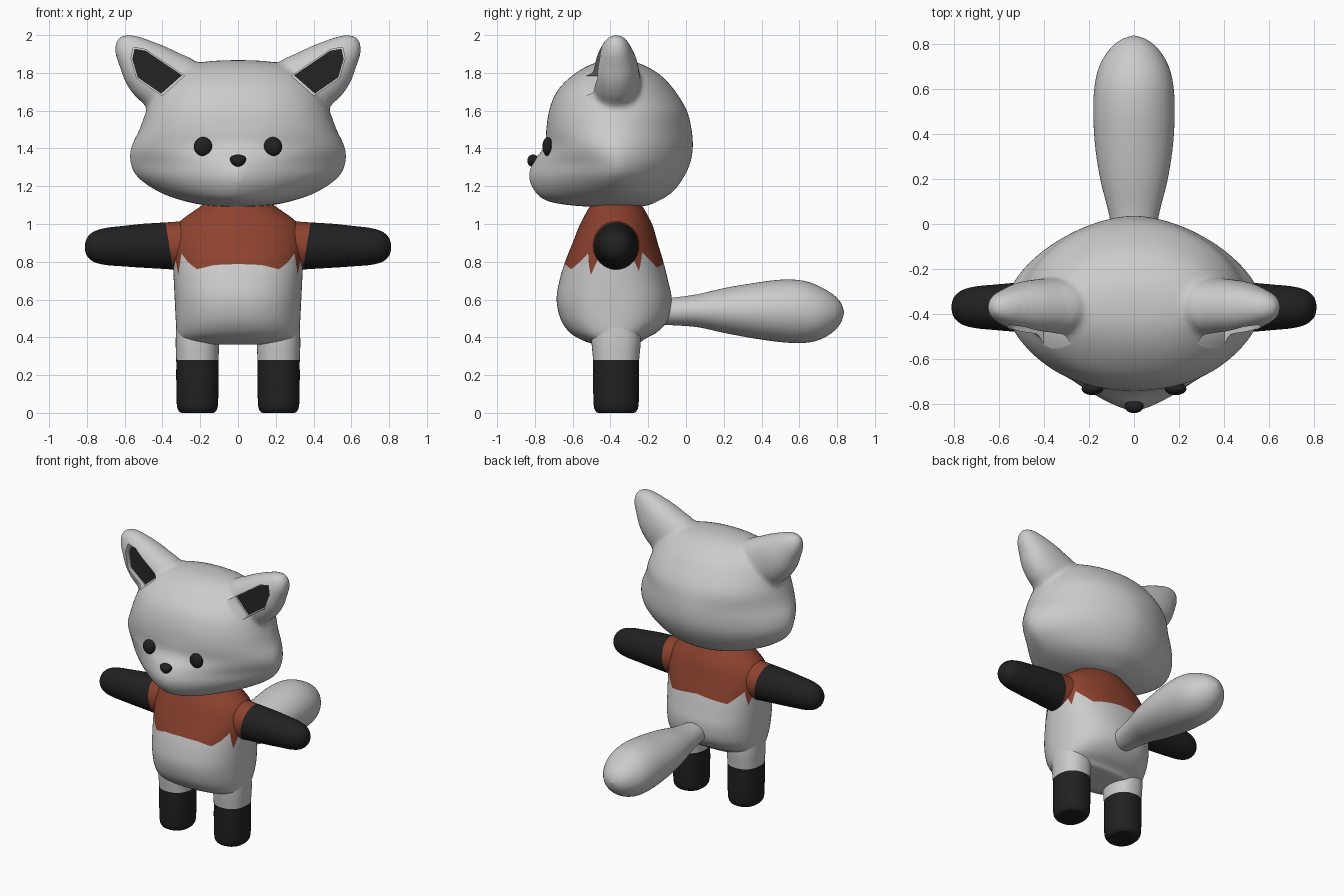
import bpy, bmesh
from math import sin, cos, pi, degrees, radians
from mathutils import Vector

if "Cube" in bpy.data.objects:
    bpy.data.objects.remove(bpy.data.objects["Cube"])

CY = -0.37  # y of the figure's vertical axis


def material(name, rgb):
    m = bpy.data.materials.new(name)
    m.diffuse_color = (*rgb, 1)
    m.use_nodes = True
    m.node_tree.nodes["Principled BSDF"].inputs["Base Color"].default_value = m.diffuse_color
    return m


DARK = material("dark", (0.015, 0.015, 0.015))
RED = material("red", (0.27, 0.055, 0.028))


def at(keys, t):
    """Smooth (Catmull-Rom) interpolation of a list of tuples, t in key index."""
    i = min(max(int(t), 0), len(keys) - 2)
    s, last = t - i, len(keys) - 1
    quad = zip(keys[max(i - 1, 0)], keys[i], keys[i + 1], keys[min(i + 2, last)])
    return [b + 0.5 * s * (c - a + s * (2 * a - 5 * b + 4 * c - d + s * (3 * (b - c) + d - a)))
            for a, b, c, d in quad]


def power(v, n):
    return (1 if v > 0 else -1) * abs(v) ** (2 / n)


def smooth(ob, angle=50):
    ob.data.polygons.foreach_set("use_smooth", [True] * len(ob.data.polygons))
    ob.data.set_sharp_from_angle(angle=radians(angle))


def finish(name, bm, mat):
    bmesh.ops.remove_doubles(bm, verts=bm.verts, dist=1e-5)
    bmesh.ops.recalc_face_normals(bm, faces=bm.faces)
    me = bpy.data.meshes.new(name)
    bm.to_mesh(me)
    bm.free()
    ob = bpy.data.objects.new(name, me)
    bpy.context.collection.objects.link(ob)
    if mat:
        me.materials.append(mat)
    return ob


def skin(name, f, nu, nv, mat=None):
    """Tube surface f(u, angle), u from 0 to 1, angle closed."""
    bm = bmesh.new()
    rows = [[bm.verts.new(f(i / nu, 2 * pi * j / nv)) for j in range(nv)] for i in range(nu + 1)]
    for r, q in zip(rows, rows[1:]):
        for j in range(nv):
            k = (j + 1) % nv
            bm.faces.new((r[j], r[k], q[k], q[j]))
    ob = finish(name, bm, mat)
    smooth(ob)
    return ob


def prism(name, pts, scale, front, back, mat=None):
    """Polygon in x-z, extruded along y, leaning back with height."""
    cx, cz = (sum(p[k] for p in pts) / len(pts) for k in (0, 1))
    bm = bmesh.new()
    loops = []
    for y in (front, back):
        ring = [(cx + (x - cx) * scale, cz + (z - cz) * scale) for x, z in pts]
        loops.append([bm.verts.new((x, y + 0.2 * (z - 1.7), z)) for x, z in ring])
    n = len(pts)
    for lp in loops:
        bm.faces.new(lp)
    for j in range(n):
        k = (j + 1) % n
        bm.faces.new((loops[0][j], loops[0][k], loops[1][k], loops[1][j]))
    return finish(name, bm, mat)


def apply(ob, kind, **settings):
    m = ob.modifiers.new(kind, kind)
    for k, v in settings.items():
        setattr(m, k, v)
    bpy.context.view_layer.objects.active = ob
    bpy.ops.object.modifier_apply(modifier=m.name)


def combine(ob, other, op):
    apply(ob, "BOOLEAN", operation=op, object=other, solver="EXACT")
    bpy.data.objects.remove(other)


def ellipsoid(name, c, r, taper=0):
    def f(u, a):
        h = -cos(pi * u)
        w = sin(pi * u)
        return (c[0] + r[0] * w * sin(a) * (1 + taper * h), c[1] - r[1] * w * cos(a), c[2] + r[2] * h)
    return skin(name, f, 16, 24, DARK)


# Upright section: (z, half width, front depth, back depth, front power, back power)
def upright(keys, t, a, cx=0):
    z, w, df, db, nf, nb = at(keys, t)
    front = cos(a) > 0
    n = nf if front else nb
    return Vector((cx + w * power(sin(a), n), CY - (df if front else db) * power(cos(a), n), z))


# Head with pointed cheeks and snout
HEAD = [(1.09, 0, 0, 0, 2, 2), (1.095, .14, .2, .15, 2, 2), (1.12, .28, .36, .22, 1.7, 2),
        (1.17, .42, .43, .30, 1.5, 1.8), (1.25, .535, .463, .36, 1.38, 1.7),
        (1.33, .572, .44, .395, 1.42, 1.7), (1.41, .565, .38, .407, 1.8, 1.7),
        (1.5, .522, .37, .40, 2.1, 1.8), (1.6, .485, .355, .375, 2.2, 2),
        (1.7, .44, .315, .315, 2.2, 2), (1.78, .38, .24, .245, 2.1, 2),
        (1.835, .29, .155, .16, 2, 2), (1.862, .15, .075, .08, 2, 2), (1.868, 0, 0, 0, 2, 2)]
head = skin("head", lambda u, a: upright(HEAD, u * 13, a), 65, 96)

# Ears: (x, z, half width, half depth) along a slanted axis, fused softly into the head
EAR = [(.2, 1.56, 0, 0), (.24, 1.6, .18, .11), (.355, 1.74, .178, .128), (.425, 1.79, .165, .124),
       (.49, 1.845, .142, .112), (.545, 1.9, .107, .09), (.592, 1.945, .075, .066),
       (.62, 1.975, .04, .038), (.633, 1.988, 0, 0)]
INNER = [(.546, 1.926), (.558, 1.873), (.53, 1.777), (.408, 1.693), (.30, 1.788), (.487, 1.915)]
for s in (-1, 1):
    def ear(u, a):
        x, z, w, d = at(EAR, u * 8)
        k = w * power(sin(a), 2.2)
        return (s * (x + .745 * k), CY - d * power(cos(a), 2.2), z - .667 * k)
    combine(head, skin("ear", ear, 40, 48), "UNION")
apply(head, "REMESH", mode="VOXEL", voxel_size=0.014)
apply(head, "SMOOTH", factor=0.5, iterations=10)
for s, side in ((-1, "right"), (1, "left")):
    pts = [(s * x, z) for x, z in INNER]
    combine(head, prism("cutter", pts, 1.1, -.7, -.455), "DIFFERENCE")
    prism("inner_ear_" + side, pts, 1.02, -.459, -.44, DARK)
smooth(head)

# Body in two colours, split along a jagged hem given as (angle from front, z)
BODY = [(.362, 0, 0, 0, 2.3, 2.3), (.362, .2, .08, .08, 2.3, 2.3), (.368, .29, .13, .12, 2.3, 2.3),
        (.39, .315, .19, .15, 2.3, 2.3), (.43, .325, .25, .22, 2.3, 2.3), (.5, .33, .295, .28, 2.3, 2.3),
        (.6, .335, .315, .295, 2.3, 2.3), (.7, .34, .30, .275, 2.3, 2.3), (.8, .345, .27, .25, 2.3, 2.3),
        (.9, .35, .23, .22, 2.2, 2.2), (1.0, .32, .19, .19, 2, 2), (1.1, .19, .135, .135, 2, 2),
        (1.14, .15, .1, .1, 2, 2)]
HEM = [(0, .788), (18, .783), (36, .76), (48, .80), (57, .845), (66, .73), (75, .86),
       (105, .86), (114, .75), (123, .85), (144, .77), (180, .80)]


def hem(a):
    d = degrees(a)
    d = min(d, 360 - d)
    for (d0, z0), (d1, z1) in zip(HEM, HEM[1:]):
        if d <= d1 + 1e-6:
            return 7 + (z0 + (z1 - z0) * (d - d0) / (d1 - d0) - .7) / .1
    return 8


skin("body_lower", lambda u, a: upright(BODY, u * hem(a), a), 40, 120)
skin("body_upper", lambda u, a: upright(BODY, hem(a) + u * (12 - hem(a)), a), 24, 120, RED)

# Limbs
ARM = [(.2, .15), (.28, .132), (.36, .125), (.44, .12), (.52, .115), (.62, .106),
       (.7, .098), (.76, .082), (.795, .054), (.808, .025), (.81, 0)]
LEG = [(z, rx, ry, ry, 2.3, 2.3) for z, rx, ry in
       ((0, 0, 0), (0, .08, .09), (.01, .098, .108), (.035, .108, .118), (.1, .111, .121),
        (.19, .112, .122), (.28, .112, .122), (.37, .115, .13), (.46, .112, .13))]
for s, side in ((-1, "right"), (1, "left")):
    def arm(t, a):
        x, r = at(ARM, t)
        return (s * x, CY - r * .95 * cos(a), .885 - .006 * (x > .5) * (x - .5) / .3 + r * sin(a))

    def cuff(a):
        return 2.05 + .25 * sin(a)
    skin("sleeve_" + side, lambda u, a: arm(u * cuff(a), a), 8, 48, RED)
    skin("arm_" + side, lambda u, a: arm(cuff(a) + u * (10 - cuff(a)), a), 32, 48, DARK)
    skin("boot_" + side, lambda u, a: upright(LEG, u * 6, a, s * .215), 30, 48, DARK)
    skin("leg_" + side, lambda u, a: upright(LEG, 6 + u * 2, a, s * .215), 8, 48)
    # Eyes
    ellipsoid("eye_" + side, (s * .185, -.732, 1.41), (.048, .028, .05))

# Nose
ellipsoid("nose", (0, -.81, 1.335), (.041, .03, .033), .25)

# Tail: (y, centre z, half width, half height)
TAIL = [(-.17, .535, .075, .065), (-.07, .537, .088, .073), (.06, .541, .115, .087),
        (.2, .542, .15, .118), (.35, .541, .173, .145), (.5, .54, .181, .165),
        (.62, .535, .174, .165), (.71, .528, .15, .14), (.78, .528, .105, .098),
        (.82, .53, .055, .052), (.838, .532, 0, 0)]


def tail(u, a):
    y, z, w, h = at(TAIL, u * 10)
    return (w * sin(a), y, z + h * cos(a))


skin("tail", tail, 50, 64)
